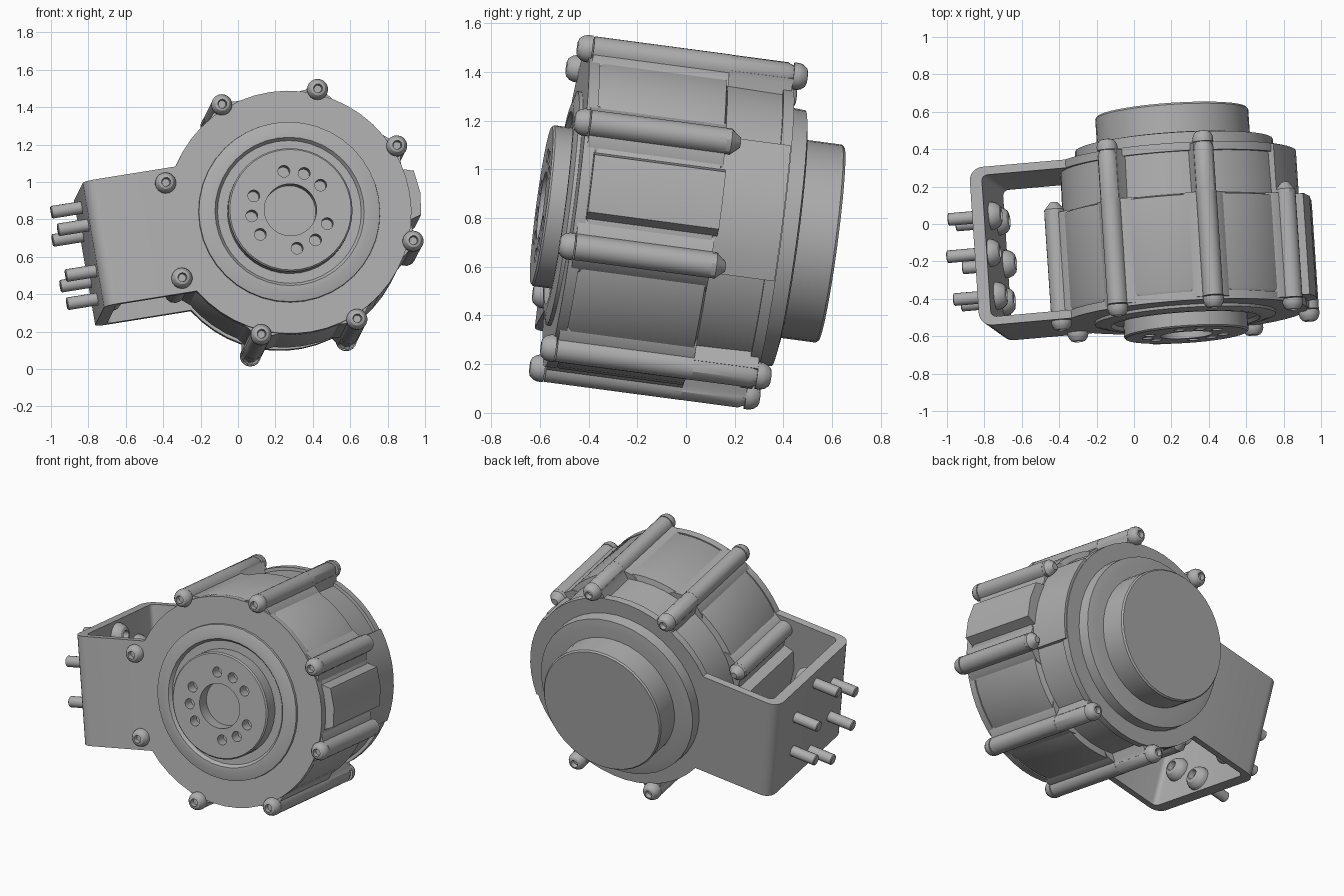
import bpy, bmesh
from math import sin, cos, pi, radians, degrees, asin
from mathutils import Matrix, Vector

cube = bpy.data.objects.get("Cube")
if cube:
    bpy.data.objects.remove(cube, do_unlink=True)

# Single metal material
metal = bpy.data.materials.new("grey metal")
metal.use_nodes = True
GREY = (0.42, 0.42, 0.42, 1)
metal.diffuse_color = GREY
metal.node_tree.nodes["Principled BSDF"].inputs["Base Color"].default_value = GREY

# Tilted frame of the whole unit: y runs along the shaft, -x toward the bracket
ay = Vector((-0.067, 1, -0.133)).normalized()
ax = Vector((1, 0.067, 0.163))
ax = (ax - ay * ax.dot(ay)).normalized()
az = ax.cross(ay)
FRAME = Matrix((ax, ay, az)).transposed().to_4x4()
FRAME.translation = (0.241, 0, 0.773)

FRONT, BACK = Vector((0, -1, 0)), Vector((0, 1, 0))
INWARD, OUTWARD = Vector((1, 0, 0)), Vector((-1, 0, 0))


def smooth(ob):
    bpy.ops.object.select_all(action='DESELECT')
    ob.select_set(True)
    bpy.context.view_layer.objects.active = ob
    bpy.ops.object.shade_smooth_by_angle(angle=radians(30))


def finish(name, bm):
    bmesh.ops.recalc_face_normals(bm, faces=bm.faces)
    mesh = bpy.data.meshes.new(name)
    bm.to_mesh(mesh)
    bm.free()
    mesh.materials.append(metal)
    ob = bpy.data.objects.new(name, mesh)
    bpy.context.collection.objects.link(ob)
    ob.matrix_world = FRAME
    smooth(ob)
    return ob


def lathe(name, profile, centre=(0, 0, 0), axis=BACK, steps=40):
    """Spin (radius, height) points that start and end on the axis."""
    bm = bmesh.new()
    vs = [bm.verts.new((r, 0, h)) for r, h in profile]
    es = [bm.edges.new(pair) for pair in zip(vs, vs[1:])]
    bmesh.ops.spin(bm, geom=vs + es, cent=(0, 0, 0), axis=(0, 0, 1),
                   angle=2 * pi, steps=steps)
    bmesh.ops.remove_doubles(bm, verts=bm.verts, dist=0.0005)
    turn = axis.to_track_quat('Z', 'Y').to_matrix().to_4x4()
    bm.transform(Matrix.Translation(centre) @ turn)
    return finish(name, bm)


def prism(name, points, lo, hi, along='y'):
    """Extrude an outline along the y or z axis."""
    bm = bmesh.new()
    place = (lambda p, h: (p[0], h, p[1])) if along == 'y' else (lambda p, h: (p[0], p[1], h))
    a = [bm.verts.new(place(p, lo)) for p in points]
    b = [bm.verts.new(place(p, hi)) for p in points]
    bm.faces.new(a)
    bm.faces.new(b)
    for i in range(len(a)):
        j = (i + 1) % len(a)
        bm.faces.new((a[i], a[j], b[j], b[i]))
    return finish(name, bm)


def polar(r, angle):
    return (r * cos(angle), r * sin(angle))


def turn2d(points, angle):
    c, s = cos(angle), sin(angle)
    return [(x * c - y * s, x * s + y * c) for x, y in points]


def arc(cx, cy, r, start, end, n):
    return [(cx + r * cos(radians(start + (end - start) * i / n)),
             cy + r * sin(radians(start + (end - start) * i / n))) for i in range(n + 1)]


# Main housing, stepped toward the back
lathe("housing", [(0, -0.46), (0.645, -0.46), (0.655, -0.44), (0.655, 0.07),
                  (0.62, 0.08), (0.615, 0.32), (0, 0.32)], steps=48)

# Round plates at both ends, cut where the bracket arms meet them
HALF, Y0, Y1, T = 0.34, -0.5, 0.355, 0.045


def end_plate(name, radius, lo, hi):
    cut = 180 - degrees(asin(HALF / radius))
    outline = arc(0, 0, radius, -cut, cut, 40)
    prism(name, outline, lo, hi)
    return outline[0][0]


front_x = end_plate("front_plate", 0.655, Y0, Y0 + T)
back_x = end_plate("back_plate", 0.635, Y1 - T, Y1)

# U-shaped bracket with rounded corners
X0, BASE, RO, RI = -1.06, 0.065, 0.07, 0.03
inner = X0 + BASE
u = [(front_x, Y0)] + arc(X0 + RO, Y0 + RO, RO, 270, 180, 6)
u += arc(X0 + RO, Y1 - RO, RO, 180, 90, 6) + [(back_x, Y1), (back_x, Y1 - T)]
u += arc(inner + RI, Y1 - T - RI, RI, 90, 180, 4)
u += arc(inner + RI, Y0 + T + RI, RI, 180, 270, 4) + [(front_x, Y0 + T)]
prism("bracket", u, -HALF, HALF, along='z')

# Bolt ribs: long at top and bottom, short with a tapered tip at the sides
SCREW = [(0, 0.022), (0.02, 0.022), (0.024, 0.05), (0.038, 0.045),
         (0.05, 0.03), (0.056, 0.012), (0.056, -0.01), (0, -0.01)]
BOLT_R, RIB = 0.68, 0.054
section = [(0.58, -0.15), (0.64, -0.11), (0.67, -RIB)]
section += arc(BOLT_R, 0, RIB, -90, 90, 10) + [(0.67, RIB), (0.64, 0.11), (0.58, 0.15)]
web = [(0.56, -0.08), (0.66, -RIB), (BOLT_R, -RIB), (BOLT_R, RIB), (0.66, RIB), (0.56, 0.08)]
for i in range(8):
    angle = radians(22.5 + 45 * i)
    x, z = polar(BOLT_R, angle)
    long_rib = abs(sin(angle)) > 0.7
    tail, tip = (0.35, 0.035) if long_rib else (0.13, 0.02)
    prism(f"rib_{i + 1}", turn2d(section, angle), -0.485, 0.08)
    lathe(f"rib_end_{i + 1}", [(0, 0.05), (RIB, 0.05), (RIB, tail - 0.03), (tip, tail + 0.01),
                               (0, tail + 0.01)], (x, 0, z), BACK, 12)
    lathe(f"front_screw_{i + 1}", SCREW, (x, Y0, z), FRONT, 18)
    if long_rib:
        lathe(f"back_screw_{i + 1}", SCREW, (x, Y1, z), BACK, 18)
        prism(f"rib_web_{i + 1}", turn2d(web, angle), 0.07, 0.345)

# Raised pads between the side ribs, and the thicker rear wall on the free side
for side, name in ((1, "left_pad"), (-1, "right_pad")):
    pad = [(0.6, -0.15), (0.7, -0.12), (0.715, 0), (0.7, 0.12), (0.6, 0.15)]
    prism(name, [(side * x, z) for x, z in pad], -0.455, 0.09)
prism("rear_wall", [(0.5, -0.25)] + arc(0, 0, 0.65, -26, 26, 8) + [(0.5, 0.25)], 0.07, 0.35)

# Front ring and output hub with a bore
lathe("front_ring", [(0, 0.47), (0.49, 0.47), (0.485, 0.515), (0.43, 0.53), (0.4, 0.53),
                     (0.385, 0.51), (0, 0.51)], axis=FRONT)
hub = lathe("output_hub", [(0, 0.52), (0.14, 0.52), (0.14, 0.6), (0.325, 0.6), (0.333, 0.592),
                           (0.333, 0.49), (0, 0.49)], axis=FRONT)

# Nine bolt holes in the hub, in three groups of three
for group in range(3):
    for k in (-30, 0, 30):
        x, z = polar(0.21, radians(60 + 120 * group + k))
        cutter = lathe("hole_cutter", [(0, 0.53), (0.032, 0.53), (0.032, 0.65), (0, 0.65)],
                       (x, 0, z), FRONT, 14)
        cutter.hide_render = True
        mod = hub.modifiers.new("hole", 'BOOLEAN')
        mod.operation, mod.solver, mod.object = 'DIFFERENCE', 'EXACT', cutter
        bpy.context.view_layer.update()
        bpy.context.view_layer.objects.active = hub
        bpy.ops.object.modifier_apply(modifier=mod.name)
        bpy.data.objects.remove(cutter, do_unlink=True)
smooth(hub)

# Back flange and closed back cover
lathe("back_flange", [(0, 0.34), (0.535, 0.34), (0.53, 0.425), (0.47, 0.435), (0, 0.435)])
lathe("back_cover", [(0, 0.42), (0.41, 0.42), (0.41, 0.592), (0.402, 0.602), (0, 0.602)])

# Six mounting bolts through the bracket base: domed heads inside, pins outside
mount_screw = [(r * 1.35, h * 1.2) for r, h in SCREW]
for i in range(6):
    t, z = polar(0.25, radians(30 + 60 * i))
    lathe(f"mount_pin_{i + 1}", [(0, 0), (0.034, 0), (0.034, 0.18), (0.028, 0.185), (0, 0.185)],
          (X0 + 0.02, t - 0.1, z), OUTWARD, 16)
    lathe(f"mount_head_{i + 1}", mount_screw, (inner, t - 0.1, z), INWARD, 18)
